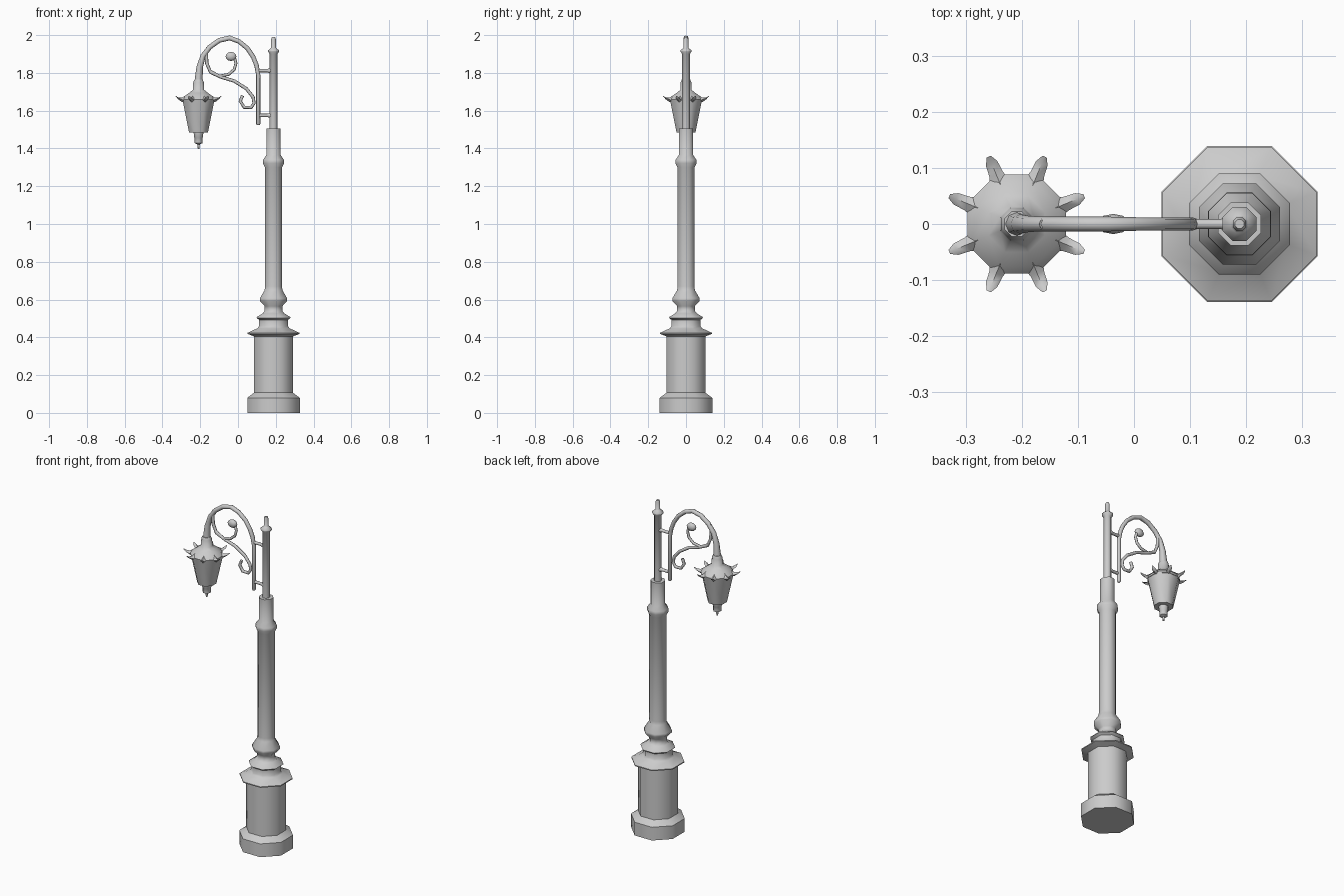
import bpy, bmesh, math
from mathutils import Vector

if "Cube" in bpy.data.objects:
    bpy.data.objects.remove(bpy.data.objects["Cube"])

POLE_X, LAMP_X = 0.188, -0.209


def finish(name, bm, angle=50):
    bmesh.ops.recalc_face_normals(bm, faces=bm.faces)
    me = bpy.data.meshes.new(name)
    bm.to_mesh(me)
    bm.free()
    ob = bpy.data.objects.new(name, me)
    bpy.context.collection.objects.link(ob)
    bpy.ops.object.select_all(action='DESELECT')
    ob.select_set(True)
    bpy.context.view_layer.objects.active = ob
    bpy.ops.object.shade_smooth_by_angle(angle=math.radians(angle))
    return ob


def loft(bm, rings):
    """Bridge rings of points and cap both ends."""
    rows = [[bm.verts.new(p) for p in r] for r in rings]
    n = len(rows[0])
    for a, b in zip(rows, rows[1:]):
        for i in range(n):
            bm.faces.new((a[i], a[(i + 1) % n], b[(i + 1) % n], b[i]))
    bm.faces.new(rows[0])
    bm.faces.new(rows[-1])


def octagon(name, x, profile):
    """Octagonal turning; profile is (half width across flats, z)."""
    bm = bmesh.new()
    k = 1 / math.cos(math.pi / 8)
    angs = [math.pi / 8 + i * math.pi / 4 for i in range(8)]
    loft(bm, [[(x + r * k * math.cos(a), r * k * math.sin(a), z) for a in angs]
              for r, z in profile])
    return finish(name, bm)


def tube(name, pts, sides=8):
    """Round bar in the xz plane; pts are (x, z, radius)."""
    bm = bmesh.new()
    c = [Vector((x, 0, z)) for x, z, r in pts]
    rings = []
    for i, p in enumerate(c):
        t = (c[min(i + 1, len(c) - 1)] - c[max(i - 1, 0)]).normalized()
        side = Vector((0, 1, 0))
        up = t.cross(side)
        rings.append([p + pts[i][2] * (math.cos(a) * side + math.sin(a) * up)
                      for a in (j * math.tau / sides for j in range(sides))])
    loft(bm, rings)
    return finish(name, bm, 65)


# Post: pedestal, mouldings, shaft
octagon("post", POLE_X, [
    (.139, 0), (.139, .08), (.103, .107), (.103, .405), (.137, .418), (.137, .424),
    (.085, .448), (.076, .46), (.076, .492), (.09, .503), (.088, .508), (.057, .527),
    (.047, .54), (.047, .565), (.072, .593), (.072, .607), (.047, .65), (.045, .67),
    (.045, 1.3), (.056, 1.322), (.055, 1.34), (.038, 1.365), (.038, 1.505)])

# Upper pole with finial
octagon("upper_pole", POLE_X, [
    (.02, 1.5), (.02, 1.9), (.03, 1.913), (.03, 1.918), (.015, 1.932),
    (.012, 1.935), (.012, 1.98), (.008, 1.99)])

# Curved arm and its hanging bar
tube("arm", [
    (.107, 1.523, .007), (.107, 1.53, .011), (.107, 1.79, .011), (.098, 1.84, .012),
    (.08, 1.885, .012), (.05, 1.93, .012), (.005, 1.967, .012), (-.045, 1.985, .013),
    (-.10, 1.972, .013), (-.15, 1.936, .013), (-.185, 1.89, .014),
    (-.203, 1.83, .017), (-.209, 1.75, .022)])

# Brackets joining bar and pole
for i, z in enumerate((1.575, 1.812)):
    tube(f"bracket_{i}", [(.105, z, .009), (.155, z, .009), (.172, z, .014), (.185, z, .014)])

# Scroll work
tube("long_scroll", [(x, z, .009) for x, z in [
    (-.160, 1.935), (-.168, 1.90), (-.165, 1.85), (-.145, 1.803), (-.087, 1.777),
    (-.02, 1.757), (.045, 1.716), (.08, 1.672), (.085, 1.64), (.07, 1.617),
    (.033, 1.618), (.012, 1.65), (.024, 1.68)]])
tube("spiral_scroll", [(x, z, .008) for x, z in [
    (-.15, 1.81), (-.098, 1.783), (-.05, 1.792), (-.02, 1.818), (-.011, 1.85),
    (-.018, 1.88), (-.04, 1.889)]])
bm = bmesh.new()
bmesh.ops.create_uvsphere(bm, u_segments=10, v_segments=6, radius=1)
for v in bm.verts:
    v.co = (-.037 + v.co.x * .03, v.co.y * .018, 1.887 + v.co.z * .024)
finish("scroll_knob", bm)

# Lantern: roof, glass body, bottom drop
octagon("lantern_roof", LAMP_X, [
    (.022, 1.765), (.028, 1.75), (.03, 1.71), (.05, 1.694), (.075, 1.676),
    (.088, 1.66), (.086, 1.65)])
octagon("lantern_body", LAMP_X, [(.084, 1.655), (.05, 1.485)])
octagon("lantern_drop", LAMP_X, [
    (.026, 1.49), (.024, 1.46), (.021, 1.455), (.021, 1.428), (.007, 1.422), (.004, 1.398)])

# Leaf points around the eaves: (radius, half width, z, half thickness)
bm = bmesh.new()
for i in range(8):
    a = math.pi / 8 + i * math.pi / 4
    out = Vector((math.cos(a), math.sin(a), 0))
    side = Vector((-out.y, out.x, 0))
    loft(bm, [[Vector((LAMP_X, 0, z)) + out * r + side * w, Vector((LAMP_X, 0, z + h)) + out * r,
               Vector((LAMP_X, 0, z)) + out * r - side * w, Vector((LAMP_X, 0, z - h)) + out * r]
              for r, w, z, h in [(.07, .022, 1.665, .018), (.095, .013, 1.657, .012),
                                 (.117, .011, 1.666, .005), (.13, .004, 1.676, .002)]])
finish("lantern_leaves", bm)
